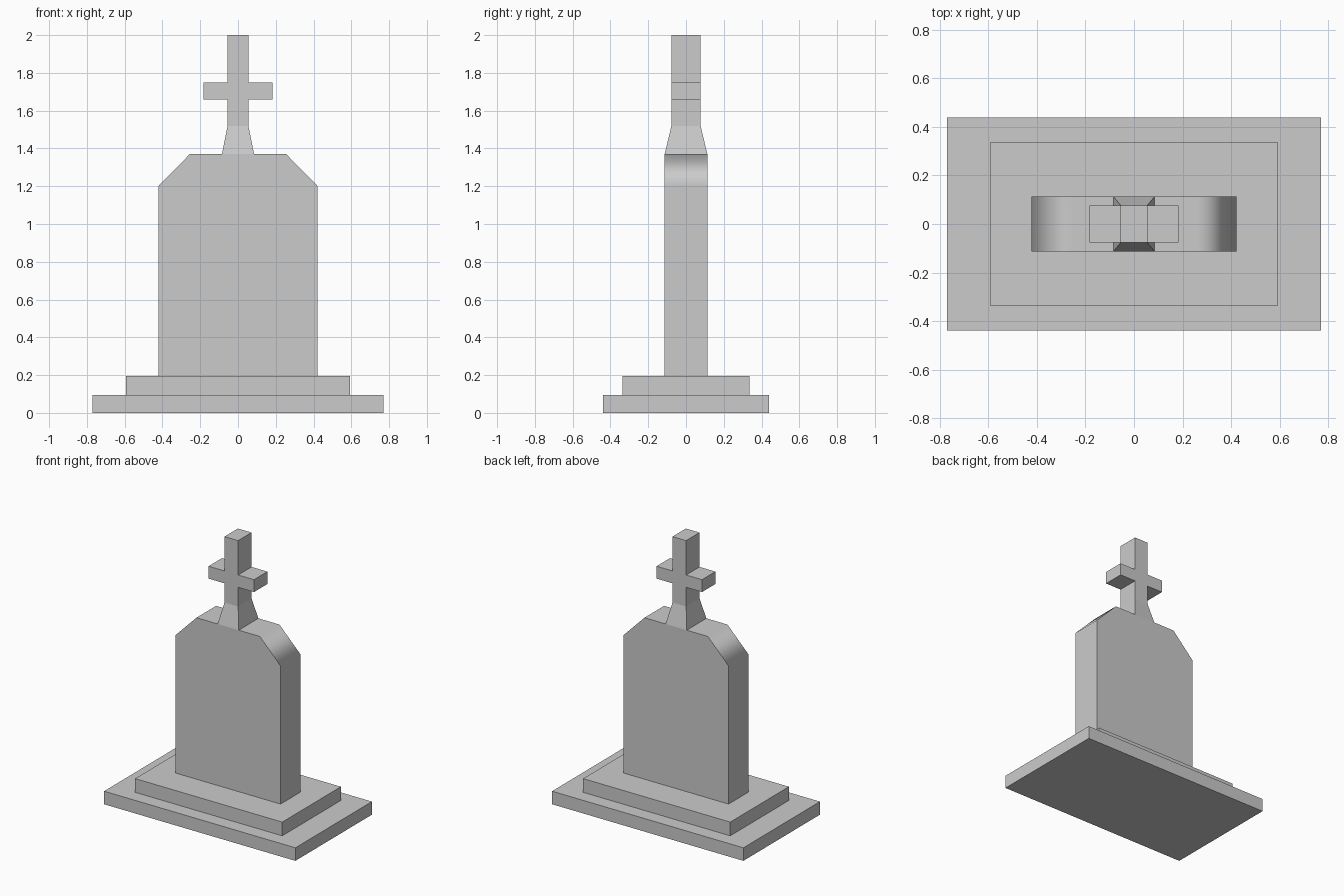
import bpy, bmesh, math

if "Cube" in bpy.data.objects:
    bpy.data.objects.remove(bpy.data.objects["Cube"])


def finish(name, bm, smooth_angle=None):
    """Turn a bmesh into a named object, optionally with soft shading."""
    bmesh.ops.recalc_face_normals(bm, faces=bm.faces[:])
    mesh = bpy.data.meshes.new(name)
    bm.to_mesh(mesh)
    bm.free()
    obj = bpy.data.objects.new(name, mesh)
    bpy.context.collection.objects.link(obj)
    if smooth_angle:
        bpy.ops.object.select_all(action='DESELECT')
        obj.select_set(True)
        bpy.context.view_layer.objects.active = obj
        bpy.ops.object.shade_smooth_by_angle(angle=math.radians(smooth_angle))
        mod = obj.modifiers.new("weighted_normals", 'WEIGHTED_NORMAL')
        mod.weight = 100
        mod.keep_sharp = True
    return obj


def extruded(half_profile, depth):
    """Mirror a right-hand (x, z) profile and extrude it to +-depth in y."""
    outline = half_profile + [(-x, z) for x, z in reversed(half_profile)]
    bm = bmesh.new()
    face = bm.faces.new([bm.verts.new((x, -depth, z)) for x, z in outline])
    ext = bmesh.ops.extrude_face_region(bm, geom=[face], use_keep_orig=True)
    verts = [g for g in ext["geom"] if isinstance(g, bmesh.types.BMVert)]
    bmesh.ops.translate(bm, verts=verts, vec=(0, 2 * depth, 0))
    bmesh.ops.recalc_face_normals(bm, faces=bm.faces[:])
    return bm


# Two plinth steps: half width, half depth, bottom, top
for name, x, y, z0, z1 in [("lower_step", 0.77, 0.44, 0.0, 0.095),
                           ("upper_step", 0.592, 0.337, 0.095, 0.195)]:
    finish(name, extruded([(x, z0), (x, z1)], y))

# Headstone slab with chamfered shoulders
finish("headstone", extruded([(0.422, 0.195), (0.422, 1.2), (0.255, 1.37)], 0.113), 50)

# Cross, with its foot extruded down into a flared neck
bm = extruded([(0.055, 1.52), (0.055, 1.66), (0.183, 1.66), (0.183, 1.75),
               (0.055, 1.75), (0.055, 2.0)], 0.077)
foot = min(bm.faces, key=lambda f: f.calc_center_median().z)
ext = bmesh.ops.extrude_face_region(bm, geom=[foot])
for v in [g for g in ext["geom"] if isinstance(g, bmesh.types.BMVert)]:
    v.co = (math.copysign(0.085, v.co.x), math.copysign(0.113, v.co.y), 1.37)
finish("cross", bm, 30)
